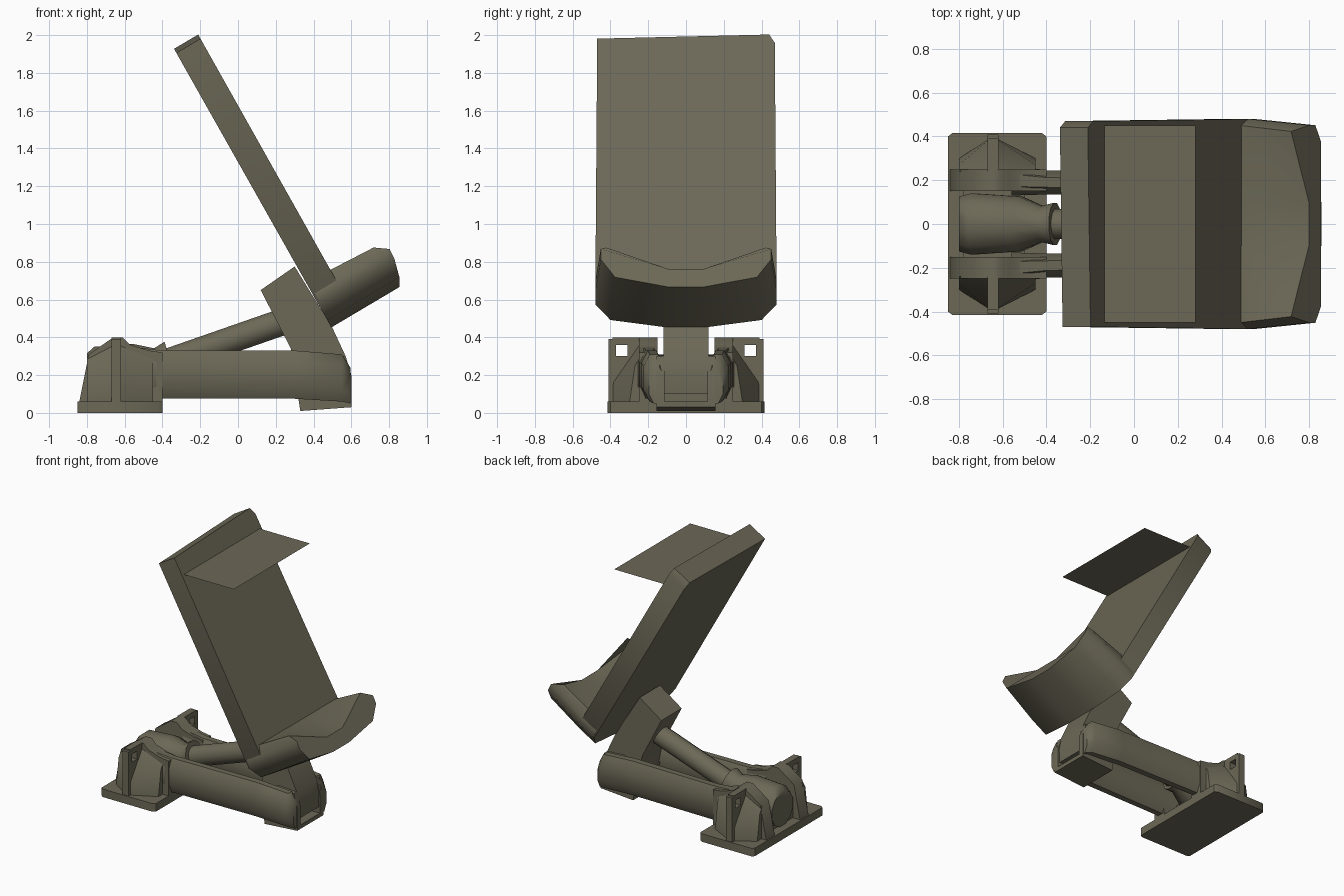
import bpy, bmesh, math
from mathutils import Vector

if bpy.data.objects.get("Cube"):
    bpy.data.objects.remove(bpy.data.objects["Cube"], do_unlink=True)

olive = bpy.data.materials.new("olive_paint")
olive.use_nodes = True
olive.diffuse_color = (0.15, 0.14, 0.095, 1)
olive.node_tree.nodes["Principled BSDF"].inputs["Base Color"].default_value = olive.diffuse_color


def finish(name, bm):
    bmesh.ops.recalc_face_normals(bm, faces=bm.faces)
    mesh = bpy.data.meshes.new(name)
    bm.to_mesh(mesh)
    bm.free()
    ob = bpy.data.objects.new(name, mesh)
    bpy.context.collection.objects.link(ob)
    mesh.materials.append(olive)
    bpy.ops.object.select_all(action='DESELECT')
    ob.select_set(True)
    bpy.context.view_layer.objects.active = ob
    bpy.ops.object.shade_smooth_by_angle(angle=math.radians(50))
    return ob


def loft(name, rings):
    """Skin closed rings of equal length and cap both ends."""
    bm = bmesh.new()
    rows = [[bm.verts.new(p) for p in ring] for ring in rings]
    count = len(rows[0])
    for a, b in zip(rows, rows[1:]):
        for i in range(count):
            j = (i + 1) % count
            bm.faces.new((a[i], a[j], b[j], b[i]))
    bm.faces.new(rows[0])
    if len(rows) > 1:
        bm.faces.new(rows[-1])
    return finish(name, bm)


def slab_xz(name, profile, y0, y1):
    return loft(name, [[(x, y, z) for x, z in profile] for y in (y0, y1)])


def box(name, x0, x1, y0, y1, z0, z1):
    return slab_xz(name, [(x0, z0), (x1, z0), (x1, z1), (x0, z1)], y0, y1)


# Tilted bucket frame: OUT points out of the back panel, UP runs along it
CORNER = Vector((0.49, 0, 0.45))
OUT = Vector((0.86, 0, 0.51))
UP = Vector((-0.5, 0, 0.865))


def tilt(y, u, n):
    return CORNER + OUT * n + UP * u + Vector((0, y, 0))


# Back panel, with clipped lower and upper corners
outline = [(-0.1, 0), (0.1, 0), (0.4, 0.045), (0.48, 0.14), (0.47, 1.645),
           (0.44, 1.695), (-0.47, 1.67), (-0.48, 0.14), (-0.4, 0.045)]
loft("back_panel", [[tilt(y, u, 0.005 + 0.01 * u) for y, u in outline],
                    [tilt(y, u, 0.15 + 0.012 * u) for y, u in outline]])

# Scoop: straight along the panel, dished at the lip (y, root height, lip height, reach)
half = [(0.1, 0, 0, 0.425), (0.4, 0.045, 0.045, 0.45), (0.48, 0.14, 0.14, 0.475),
        (0.48, 0.2, 0.2, 0.48), (0.45, 0.265, 0.25, 0.41), (0.1, 0.265, 0.11, 0.425)]
section = half + [(-y, *rest) for y, *rest in reversed(half)]
loft("scoop", [[tilt(y, root, 0.02) for y, root, lip, n in section],
               [tilt(y, root, 0.15) for y, root, lip, n in section],
               [tilt(y * 0.94, lip, n) for y, root, lip, n in section]])

# Single-sheet upper flap
loft("upper_flap", [[(x, y, 1.866) for x, y in
                     ((-0.15, -0.45), (0.28, -0.45), (0.28, 0.45), (-0.15, 0.45))]])

# Link that carries the bucket, ending between the foot cheeks
link = [(0.12, 0.65), (0.3, 0.775), (0.5, 0.45), (0.57, 0.3), (0.59, 0.2),
        (0.585, 0.1), (0.33, 0.1), (0.28, 0.34)]
slab_xz("bucket_link", link, -0.12, 0.12)

# Hollow foot: two cheeks and a floor
cheek = [(0.33, 0.01), (0.6, 0.03), (0.6, 0.2), (0.57, 0.3), (0.42, 0.31), (0.3, 0.2)]
for side, tag in ((1, "left"), (-1, "right")):
    slab_xz(tag + "_foot_cheek", cheek, side * 0.115, side * 0.155)
slab_xz("foot_floor", [(0.33, 0.01), (0.6, 0.03), (0.6, 0.06), (0.33, 0.05)], -0.15, 0.15)

# Ground plate with clipped corners
plate = [(-0.85, -0.4), (-0.83, -0.415), (-0.42, -0.415), (-0.4, -0.4),
         (-0.4, 0.4), (-0.42, 0.415), (-0.83, 0.415), (-0.85, 0.4)]
loft("base_plate", [[(x, y, z) for x, y in plate] for z in (0, 0.06)])

lug = [(-0.84, 0.06), (-0.79, 0.31), (-0.66, 0.4), (-0.61, 0.4),
       (-0.57, 0.36), (-0.47, 0.33), (-0.4, 0.32), (-0.4, 0.06)]


def arm_ring(x, side, centre, wide, low, high):
    bevel = (high - low) * 0.25
    pts = [(-1, low + bevel), (-0.4, low), (0.4, low), (1, low + bevel),
           (1, high - bevel), (0.4, high), (-0.4, high), (-1, high - bevel)]
    return [(x, side * (centre + wide * a), z) for a, z in pts]


for side, tag in ((1, "left"), (-1, "right")):
    # Bracket wall and the pierced rib outside it
    slab_xz(tag + "_bracket_wall", lug, side * 0.15, side * 0.25)
    for part, y0, y1, z0, z1 in (("post", 0.37, 0.41, 0.06, 0.39),
                                 ("rail", 0.24, 0.39, 0.36, 0.4),
                                 ("web", 0.24, 0.39, 0.06, 0.3),
                                 ("inner_post", 0.24, 0.31, 0.28, 0.37)):
        box(tag + "_rib_" + part, -0.67, -0.62, side * y0, side * y1, z0, z1)
    # Sloping gussets along the outer side of the bracket
    for end, name in ((-0.8, "_rear_gusset"), (-0.45, "_front_gusset")):
        loft(tag + name, [
            [(-0.645, side * 0.4, 0.05), (-0.645, side * 0.24, 0.05), (-0.645, side * 0.24, 0.38),
             (-0.645, side * 0.4, 0.15)],
            [(end, side * 0.3, 0.05), (end, side * 0.24, 0.05), (end, side * 0.24, 0.3),
             (end, side * 0.27, 0.25)]])
    # Long lower arm
    loft(tag + "_arm", [arm_ring(-0.56, side, 0.2, 0.07, 0.07, 0.35),
                        arm_ring(-0.4, side, 0.19, 0.055, 0.075, 0.33),
                        arm_ring(0.3, side, 0.18, 0.058, 0.075, 0.33),
                        arm_ring(0.55, side, 0.17, 0.055, 0.06, 0.31),
                        arm_ring(0.595, side, 0.155, 0.04, 0.05, 0.24)])


# Lifting ram between the brackets and the link
def ram_ring(x, z, r, flat):
    ring = []
    for i in range(12):
        a = math.tau * (i + 0.5) / 12
        ring.append((x - flat * 0.3 * math.sin(a) * r, r * math.cos(a), z + r * math.sin(a)))
    return ring


loft("ram_housing", [ram_ring(-0.8, 0.19, 0.13, 0), ram_ring(-0.74, 0.21, 0.145, 0.5),
                     ram_ring(-0.52, 0.24, 0.13, 1), ram_ring(-0.42, 0.26, 0.085, 1),
                     ram_ring(-0.36, 0.28, 0.1, 1)])
loft("ram_rod", [ram_ring(-0.4, 0.26, 0.07, 1), ram_ring(0.26, 0.49, 0.07, 1)])

# Pivot block under the ram
box("pivot_block", -0.78, -0.5, -0.16, 0.16, 0.05, 0.16)
